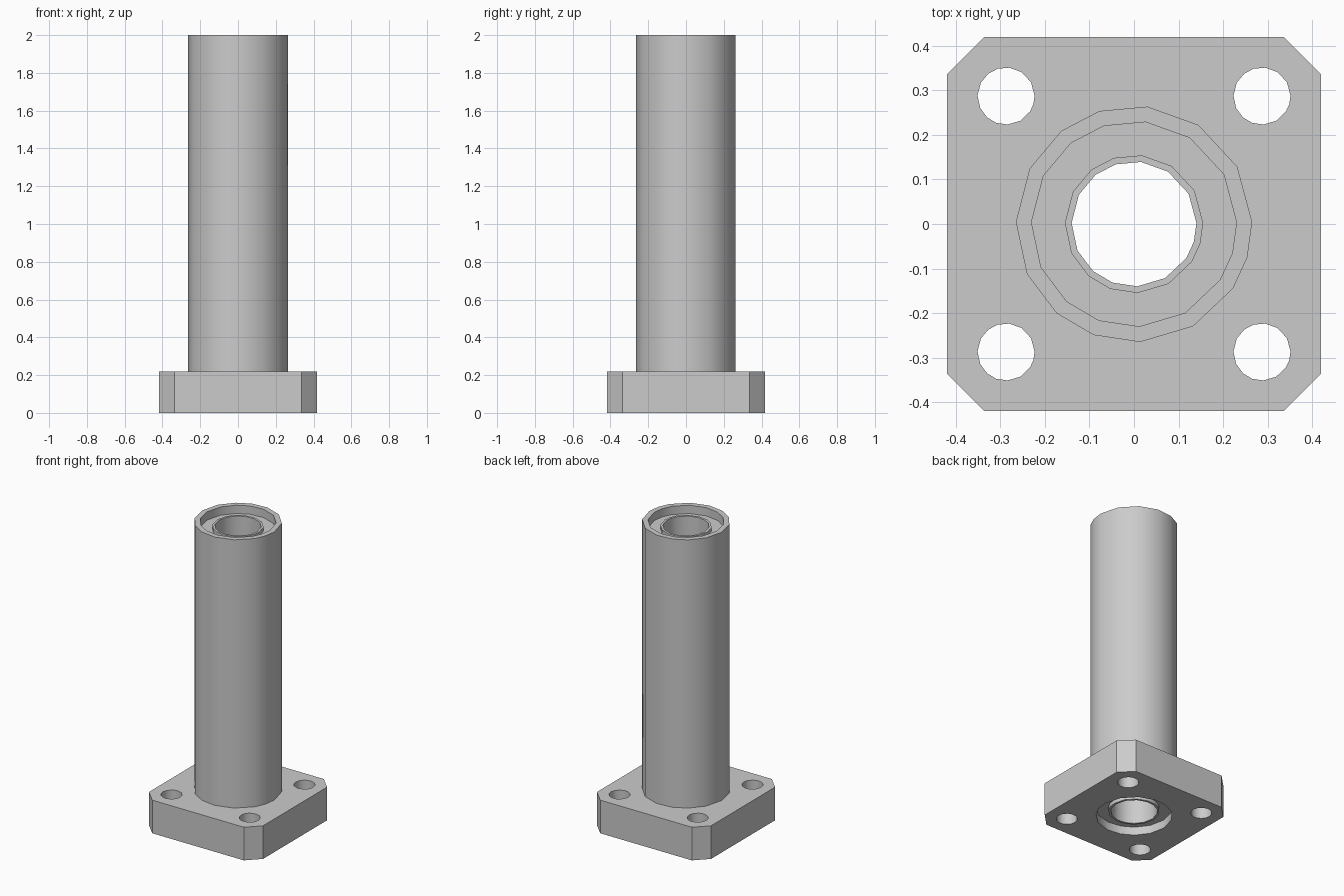
import bpy
import bmesh
from math import radians, cos, sin

cube = bpy.data.objects.get("Cube")
if cube:
    bpy.data.objects.remove(cube, do_unlink=True)

steel = bpy.data.materials.new("light_grey_steel")
steel.use_nodes = True
GREY = (0.6, 0.6, 0.6, 1.0)
steel.diffuse_color = GREY
steel.node_tree.nodes["Principled BSDF"].inputs["Base Color"].default_value = GREY

# Uneven facet directions shared by every round part
ANGLES = [1, 29, 57, 83.5, 107, 128, 152, 179, 205, 229, 250, 273, 300, 327, 343.5]
HEIGHT, PLATE = 2.0, 0.22
OUTER, RECESS, SLEEVE, BORE = 0.265, 0.23, 0.155, 0.14
FLOOR, LIP = 0.055, 0.03


def ring(bm, radius, z, cx=0.0, cy=0.0):
    return [bm.verts.new((cx + radius * cos(radians(a)), cy + radius * sin(radians(a)), z))
            for a in ANGLES]


def loop_pairs(items):
    return zip(items, items[1:] + items[:1])


def finish(bm, name):
    bmesh.ops.recalc_face_normals(bm, faces=bm.faces[:])
    mesh = bpy.data.meshes.new(name)
    bm.to_mesh(mesh)
    bm.free()
    mesh.materials.append(steel)
    obj = bpy.data.objects.new(name, mesh)
    bpy.context.collection.objects.link(obj)
    bpy.ops.object.select_all(action='DESELECT')
    obj.select_set(True)
    bpy.context.view_layer.objects.active = obj
    bpy.ops.object.shade_smooth_by_angle(angle=radians(40))


# Tube: closed wall profile with a recessed end and raised inner sleeve at both ends
profile = [
    (OUTER, HEIGHT), (RECESS, HEIGHT), (RECESS, HEIGHT - FLOOR),
    (SLEEVE, HEIGHT - FLOOR), (SLEEVE, HEIGHT - LIP), (BORE, HEIGHT - LIP),
    (BORE, LIP), (SLEEVE, LIP), (SLEEVE, FLOOR),
    (RECESS, FLOOR), (RECESS, PLATE), (OUTER, PLATE),
]
bm = bmesh.new()
rings = [ring(bm, r, z) for r, z in profile]
for lower, upper in loop_pairs(rings):
    for (a, b), (c, d) in zip(loop_pairs(lower), loop_pairs(upper)):
        bm.faces.new((a, b, d, c))
finish(bm, "bearing_tube")

# Flange: square plate with cut corners, four bolt holes and a centre opening
HALF, CUT, BOLT, HOLE = 0.419, 0.336, 0.287, 0.064
outline = [(HALF, -CUT), (HALF, CUT), (CUT, HALF), (-CUT, HALF),
           (-HALF, CUT), (-HALF, -CUT), (-CUT, -HALF), (CUT, -HALF)]
bm = bmesh.new()
loops = [[bm.verts.new((x, y, 0)) for x, y in outline], ring(bm, RECESS, 0)]
loops += [ring(bm, HOLE, 0, sx * BOLT, sy * BOLT) for sx in (-1, 1) for sy in (-1, 1)]
edges = [bm.edges.new(pair) for loop in loops for pair in loop_pairs(loop)]
bmesh.ops.triangle_fill(bm, edges=edges, use_beauty=True, normal=(0, 0, 1))
top = bmesh.ops.extrude_face_region(bm, geom=bm.faces[:], use_keep_orig=True)
moved = [g for g in top["geom"] if isinstance(g, bmesh.types.BMVert)]
bmesh.ops.translate(bm, verts=moved, vec=(0, 0, PLATE))
finish(bm, "mounting_flange")
